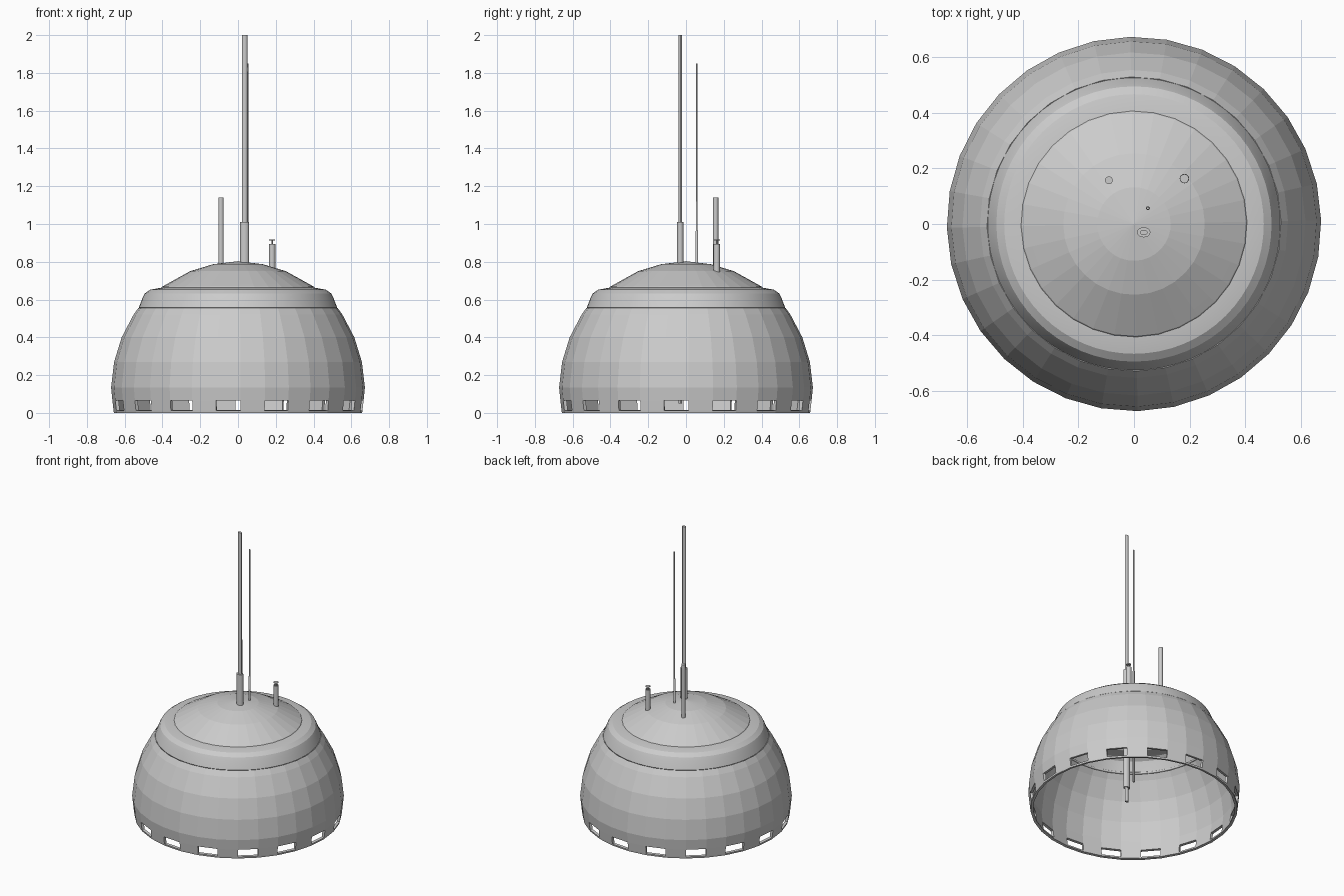
import bpy, bmesh, math

if "Cube" in bpy.data.objects:
    bpy.data.objects.remove(bpy.data.objects["Cube"])


def finish(name, bm):
    bmesh.ops.recalc_face_normals(bm, faces=bm.faces)
    me = bpy.data.meshes.new(name)
    bm.to_mesh(me)
    bm.free()
    ob = bpy.data.objects.new(name, me)
    bpy.context.collection.objects.link(ob)
    return ob


def lathe(name, profile, n, start=0.0, center=(0, 0), squash=1.0, slot_row=None):
    """Revolve (radius, z) points; slot_row leaves out every other face in that row."""
    bm = bmesh.new()
    rings = []
    for r, z in profile:
        if r == 0:
            rings.append([bm.verts.new((center[0], center[1], z))] * n)
            continue
        rings.append([bm.verts.new((center[0] + r * math.cos(start + math.tau * i / n),
                                    center[1] + r * squash * math.sin(start + math.tau * i / n), z))
                      for i in range(n)])
    for row, (a, b) in enumerate(zip(rings, rings[1:])):
        for i in range(n):
            if row == slot_row and i % 2 == 0:
                continue
            j = (i + 1) % n
            quad = list(dict.fromkeys((a[i], a[j], b[j], b[i])))
            bm.faces.new(quad)
    return finish(name, bm)


def thicken(ob, t):
    m = ob.modifiers.new("thickness", 'SOLIDIFY')
    m.thickness = t
    m.offset = -1


def smooth(ob, angle=30):
    bpy.ops.object.select_all(action='DESELECT')
    ob.select_set(True)
    bpy.context.view_layer.objects.active = ob
    bpy.ops.object.shade_smooth_by_angle(angle=math.radians(angle))


START = math.radians(-10.125)

# Faceted hull with a row of slots around the rim
hull = lathe("hull_shell", [(.657, 0), (.659, .012), (.665, .065), (.672, .135), (.656, .27),
                            (.616, .40), (.553, .52), (.528, .555)], 32, START, slot_row=1)
thicken(hull, .018)

# Rounded collar
collar = lathe("collar", [(.515, .545), (.525, .557), (.505, .61), (.494, .632),
                          (.466, .652), (.40, .664), (.38, .664)], 64)
thicken(collar, .015)
smooth(collar, 25)

# Shallow roof cap
cap = lathe("roof_cap", [(.412, .655), (.402, .668), (.375, .683), (.254, .75),
                         (.132, .787), (0, .803)], 32, START)
thicken(cap, .01)

# Main mast: oval sleeve and pole, both reaching down inside the hull
parts = [
    lathe("mast_sleeve", [(0, .15), (.024, .15), (.024, 1.01), (0, 1.01)], 16, 0, (.035, -.03), .75),
    lathe("mast_pole", [(0, .05), (.014, .05), (.014, 2), (0, 2)], 16, 0, (.035, -.03), .65),
    # Whip aerial
    lathe("aerial", [(0, .15), (.007, .15), (.007, .96), (.005, .965), (.005, 1.85), (0, 1.85)],
          12, 0, (.05, .057)),
    # Vent pipe
    lathe("vent_pipe", [(0, .73), (.014, .73), (.014, 1.14), (0, 1.14)], 16, 0, (-.09, .157)),
    # Short stub with a thin lid held above it
    lathe("stub_pipe", [(0, .73), (.017, .73), (.017, .895), (.012, .895), (.012, .87), (0, .87)],
          16, 0, (.181, .163)),
    lathe("stub_lid", [(0, .912), (.016, .912), (.016, .917), (0, .917)], 16, 0, (.181, .163)),
    lathe("stub_lid_stem", [(0, .87), (.003, .87), (.003, .914), (0, .914)], 8, 0, (.181, .163)),
]
for p in parts:
    smooth(p)
